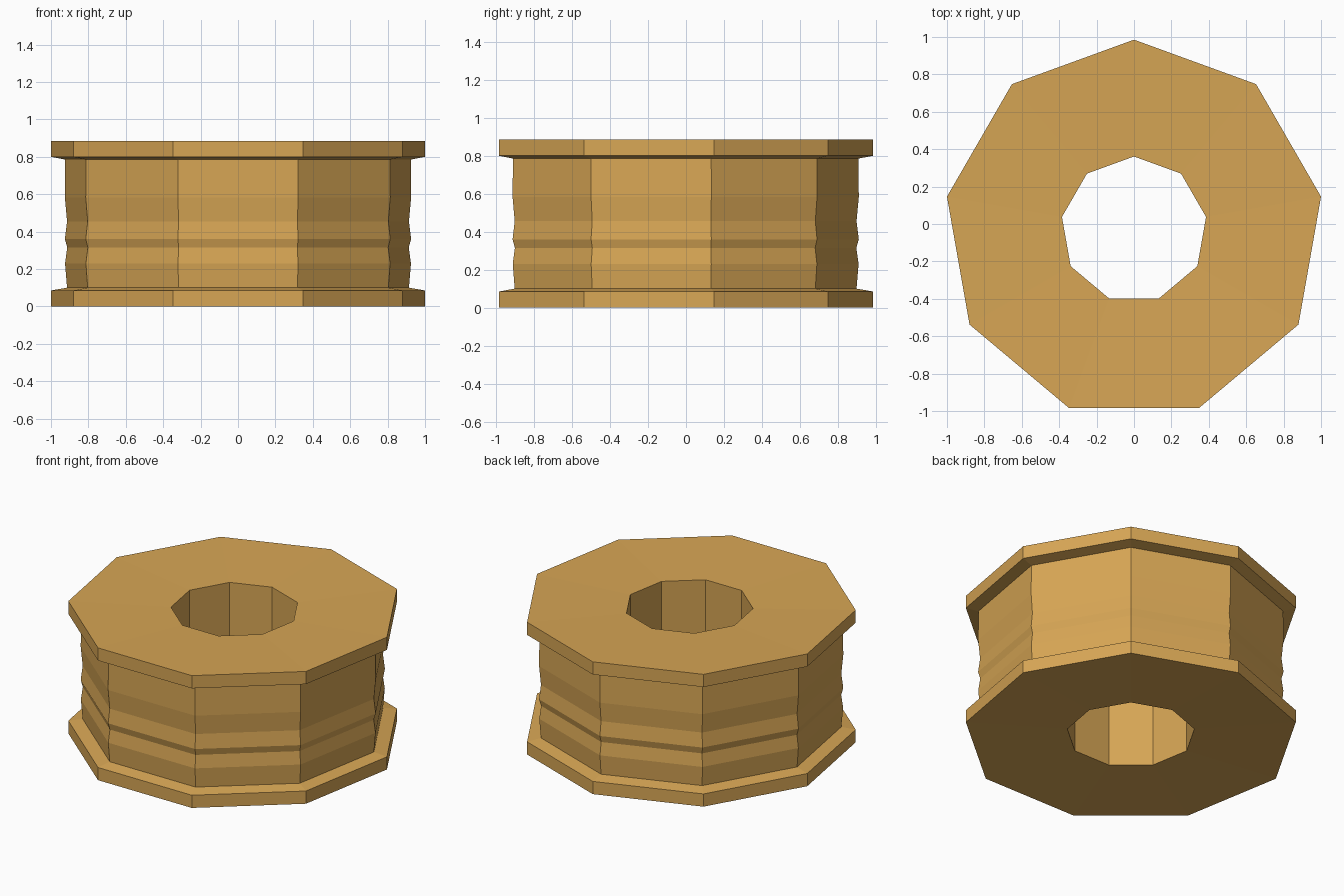
import bpy, bmesh
from math import cos, sin, pi

if "Cube" in bpy.data.objects:
    bpy.data.objects.remove(bpy.data.objects["Cube"])

SIDES = 9
Y_OFFSET = -0.03  # a nine-sided ring is not symmetric front to back

# Closed cross-section as (radius, height)
profile = [
    (0.391, 0.015), (1.0154, 0.0),                   # underside, slightly dished
    (1.0154, 0.085), (0.928, 0.10),                  # lower flange
    (0.939, 0.23), (0.927, 0.315), (0.940, 0.36),    # rippled wall
    (0.928, 0.455), (0.940, 0.583), (0.938, 0.785),
    (1.0154, 0.80), (1.0154, 0.885),                 # upper flange
    (0.391, 0.87),                                   # top, slightly dished
]

# Sweep the cross-section around nine sides
bm = bmesh.new()
rings = []
for i in range(SIDES):
    a = pi / 2 + 2 * pi * i / SIDES
    rings.append([bm.verts.new((r * cos(a), r * sin(a) + Y_OFFSET, z)) for r, z in profile])
n = len(profile)
for i in range(SIDES):
    a, b = rings[i], rings[(i + 1) % SIDES]
    for j in range(n):
        k = (j + 1) % n
        bm.faces.new((a[j], b[j], b[k], a[k]))
bmesh.ops.recalc_face_normals(bm, faces=bm.faces[:])

mesh = bpy.data.meshes.new("flanged_ring")
bm.to_mesh(mesh)
bm.free()
ring = bpy.data.objects.new("flanged_ring", mesh)
bpy.context.collection.objects.link(ring)

# Tan colour
mat = bpy.data.materials.new("tan")
mat.diffuse_color = (0.68, 0.38, 0.09, 1)
mat.use_nodes = True
mat.node_tree.nodes["Principled BSDF"].inputs["Base Color"].default_value = mat.diffuse_color
mesh.materials.append(mat)
